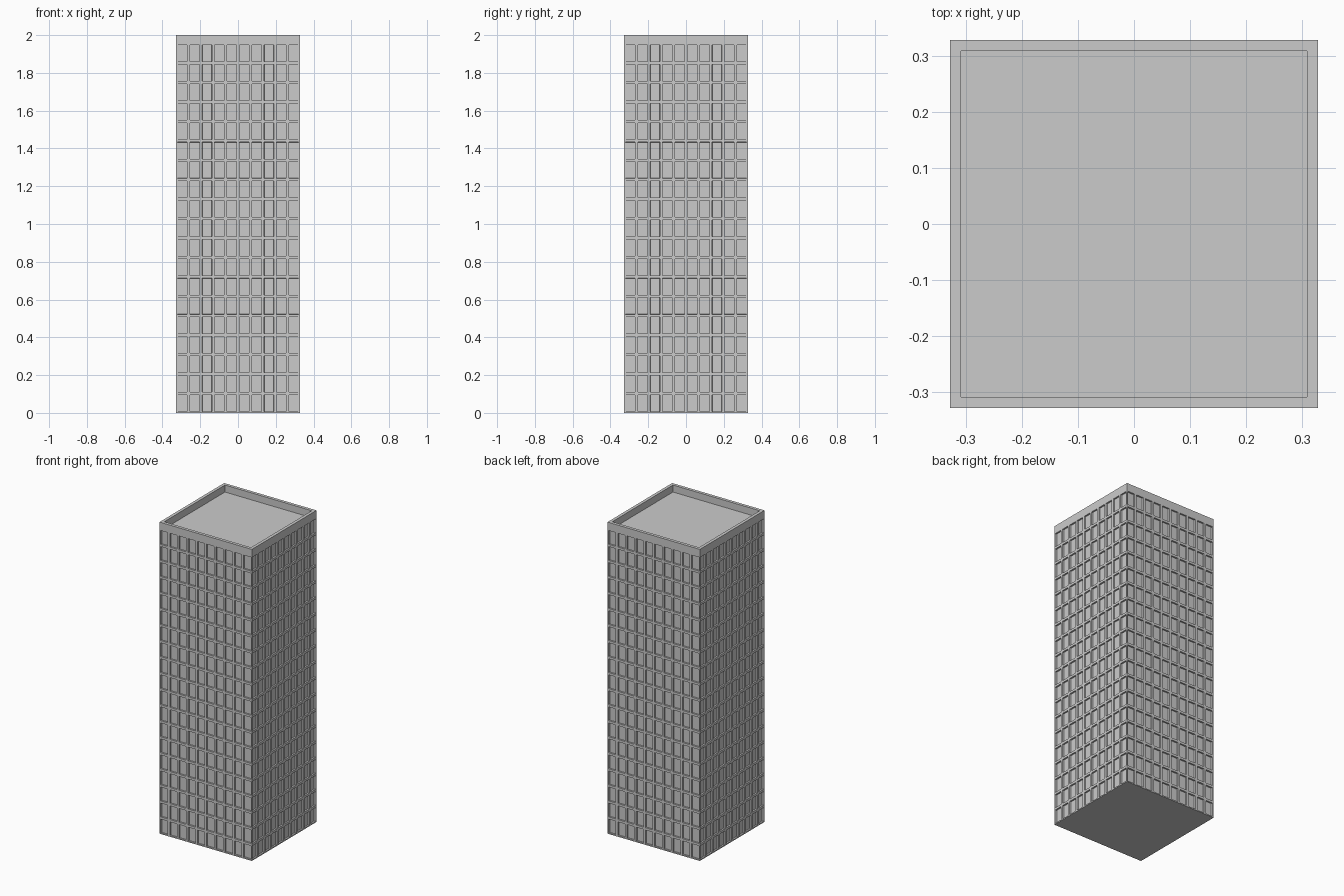
import bpy, bmesh
from mathutils import Matrix, Vector
from math import pi

if "Cube" in bpy.data.objects:
    bpy.data.objects.remove(bpy.data.objects["Cube"])

H = 0.328          # half width
TOP = 2.0
WALL_TOP = 1.955   # top of the window grid
COLS, ROWS = 10, 19
GAP, DEPTH = 0.0105, 0.010
RIM, ROOF = 0.02, 1.955

bm = bmesh.new()
panels = []


def quad(points, rot):
    return bm.faces.new([bm.verts.new(rot @ Vector(p)) for p in points])


for side in range(4):
    rot = Matrix.Rotation(side * pi / 2, 3, 'Z')
    # window panels
    w, h = 2 * H / COLS, WALL_TOP / ROWS
    for c in range(COLS):
        for r in range(ROWS):
            x, z = -H + c * w, r * h
            panels.append(quad([(x, -H, z), (x + w, -H, z), (x + w, -H, z + h), (x, -H, z + h)], rot))
    # parapet: outer band, rim, inner wall
    i = H - RIM
    quad([(-H, -H, WALL_TOP), (H, -H, WALL_TOP), (H, -H, TOP), (-H, -H, TOP)], rot)
    quad([(-H, -H, TOP), (H, -H, TOP), (i, -i, TOP), (-i, -i, TOP)], rot)
    quad([(-i, -i, TOP), (i, -i, TOP), (i, -i, ROOF), (-i, -i, ROOF)], rot)

# roof deck and base
eye = Matrix.Identity(3)
quad([(-i, -i, ROOF), (i, -i, ROOF), (i, i, ROOF), (-i, i, ROOF)], eye)
quad([(-H, H, 0), (H, H, 0), (H, -H, 0), (-H, -H, 0)], eye)

# recessed windows: flat frame, then a straight step inwards
bm.normal_update()
bmesh.ops.inset_individual(bm, faces=panels, thickness=GAP, depth=0)
bm.normal_update()
bmesh.ops.inset_individual(bm, faces=panels, thickness=0.0005, depth=-DEPTH)
bmesh.ops.remove_doubles(bm, verts=bm.verts, dist=0.0001)

mesh = bpy.data.meshes.new("tower_block")
bm.to_mesh(mesh)
bm.free()
tower = bpy.data.objects.new("tower_block", mesh)
bpy.context.collection.objects.link(tower)
